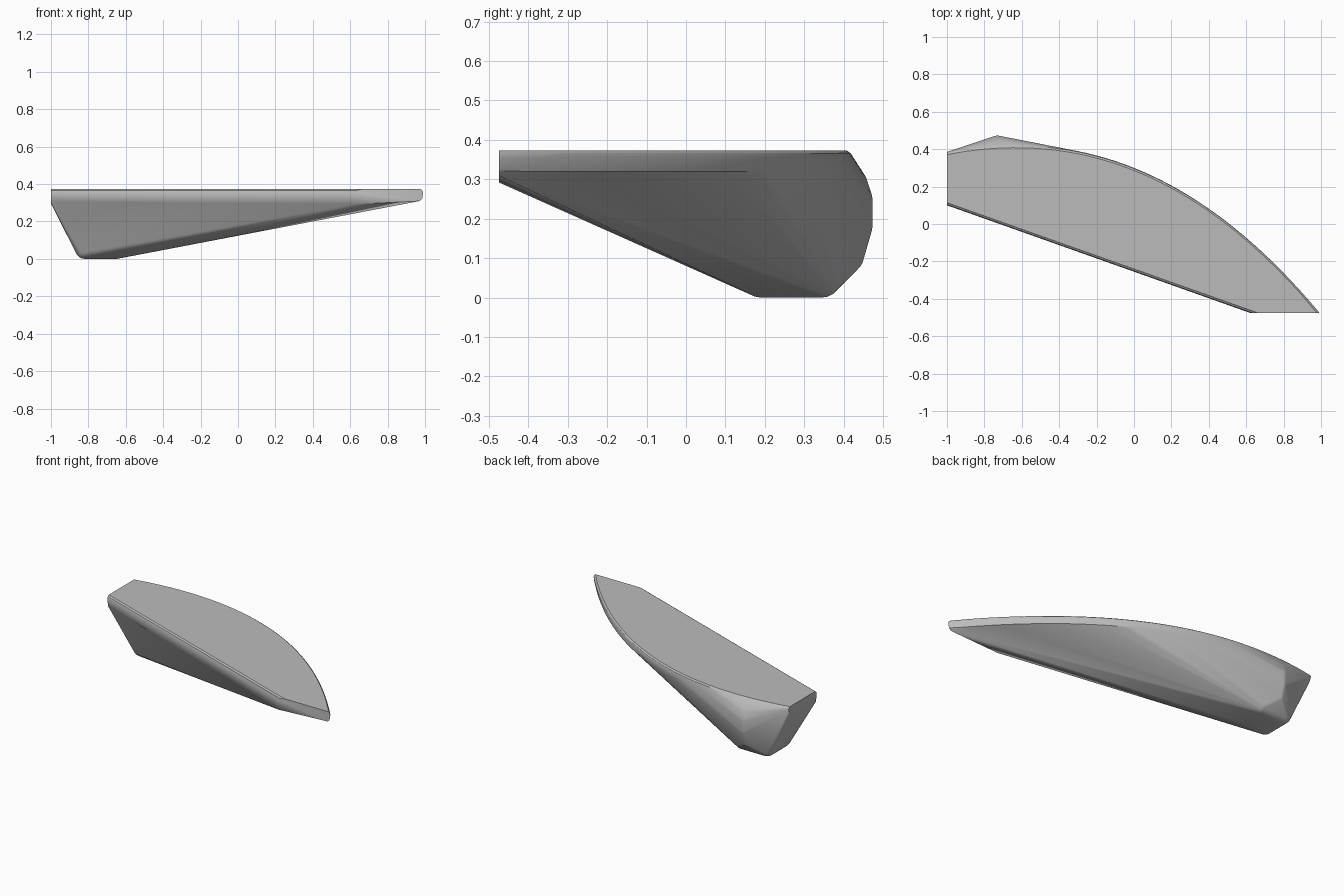
import bpy
import bmesh
import math
from mathutils import Vector

cube = bpy.data.objects.get("Cube")
if cube:
    bpy.data.objects.remove(cube, do_unlink=True)

TOP, CUT = 0.373, -0.475


def rim_y(x):
    """Curved rear edge of the deck."""
    return 0.30 - 0.4 * x - 0.35 * x ** 2 - 0.035 * x ** 3


def ball(centre, radius, steps=10):
    """Points on a small sphere, used to round a corner of the shell."""
    pts = []
    for i in range(steps + 1):
        lat = math.pi * (i / steps - 0.5)
        for j in range(2 * steps):
            lon = math.pi * j / steps
            pts.append(Vector(centre) + radius * Vector((
                math.cos(lat) * math.cos(lon), math.cos(lat) * math.sin(lon), math.sin(lat))))
    return pts


# Deck outline: curved rear edge, then the straight cut and the straight wall
count = 40
outline = [(-1 + 1.985 * i / count, rim_y(-1 + 1.985 * i / count)) for i in range(count + 1)]
outline += [(0.99, CUT), (0.62, CUT), (-1, 0.10)]
points = []
for x, y in outline:
    points.append(Vector((x, y, 0.355)))
    # softened deck border
    for inset, z in ((0.004, 0.366), (0.014, TOP)):
        px = x - inset if x > 0.9 else x
        py = y - inset if y > CUT + 0.05 else y
        if (x, y) == (-1, 0.10):
            py = y + inset
        if (x, y) == (0.62, CUT):
            px = x + 3 * inset
        points.append(Vector((px, py, z)))
    # thin upright lip under the curved edge
    if -0.2 < x < 0.98 and y > CUT + 0.02:
        points.append(Vector((x - 0.004, y - 0.004, 0.32)))

# Front cut and narrow end face
points += [Vector(p) for p in (
    (0.62, CUT, 0.292), (0.97, CUT, 0.309), (0.985, CUT, 0.322),
    (-1, 0.105, 0.305), (-1, 0.14, 0.295), (-1, 0.37, 0.325))]

# Rounded bulge on the rear side
for y, z in ((0.455, 0.29), (0.468, 0.25), (0.468, 0.18), (0.445, 0.10)):
    points += ball((-0.73, y - 0.03, z), 0.035)

# Rounded keel corners
for x in (-0.82, -0.65):
    for y in (0.19, 0.345):
        points += ball((x, y, 0.05), 0.05)

# Wrap a single shell around all guide points
bm = bmesh.new()
for p in points:
    bm.verts.new(p)
bmesh.ops.remove_doubles(bm, verts=bm.verts, dist=0.0015)
hull = bmesh.ops.convex_hull(bm, input=bm.verts)
spare = {g for g in hull["geom_interior"] + hull["geom_unused"] if isinstance(g, bmesh.types.BMVert)}
bmesh.ops.delete(bm, geom=list(spare), context='VERTS')
bmesh.ops.dissolve_limit(bm, angle_limit=math.radians(0.5), verts=bm.verts, edges=bm.edges)
bmesh.ops.recalc_face_normals(bm, faces=bm.faces)
mesh = bpy.data.meshes.new("hull_shell")
bm.to_mesh(mesh)
bm.free()

shell = bpy.data.objects.new("hull_shell", mesh)
bpy.context.collection.objects.link(shell)

# Plain grey finish
grey = bpy.data.materials.new("plain_grey")
grey.use_nodes = True
colour = (0.5, 0.5, 0.5, 1)
grey.diffuse_color = colour
grey.node_tree.nodes["Principled BSDF"].inputs["Base Color"].default_value = colour
mesh.materials.append(grey)

bpy.ops.object.select_all(action='DESELECT')
shell.select_set(True)
bpy.context.view_layer.objects.active = shell
bpy.ops.object.shade_smooth_by_angle(angle=math.radians(30))
